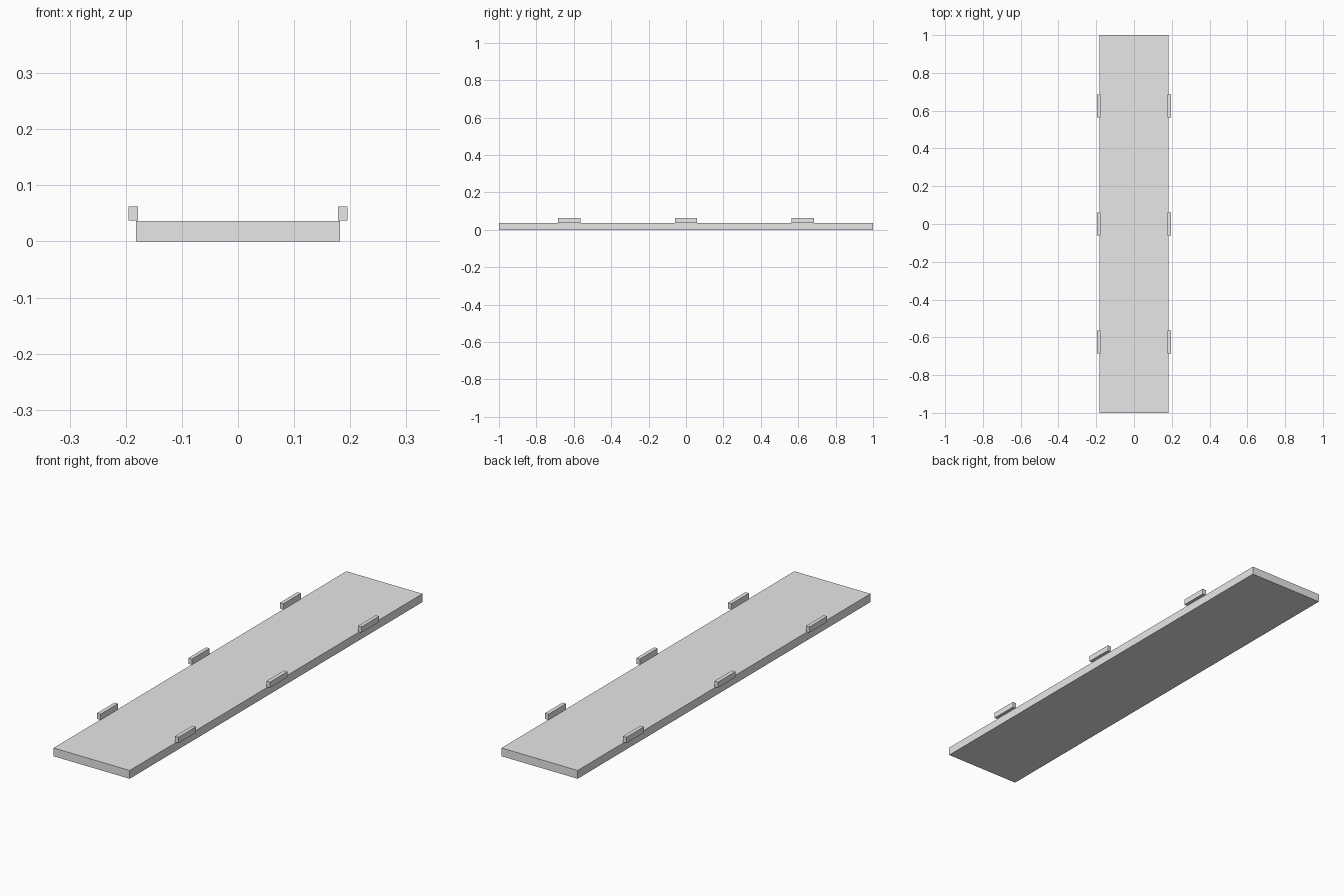
import bpy

cube = bpy.data.objects.get("Cube")
if cube:
    bpy.data.objects.remove(cube, do_unlink=True)

grey = bpy.data.materials.new("light grey")
grey.use_nodes = True
colour = (0.8, 0.8, 0.8, 1)
grey.diffuse_color = colour
grey.node_tree.nodes["Principled BSDF"].inputs["Base Color"].default_value = colour


def box(name, centre, size):
    """Add a flat-faced box with its scale applied."""
    bpy.ops.mesh.primitive_cube_add(size=1, location=centre)
    obj = bpy.context.object
    obj.name = name
    obj.scale = size
    bpy.ops.object.transform_apply(location=False, rotation=False, scale=True)
    obj.data.materials.append(grey)
    return obj


# Long flat deck
DECK_TOP = 0.036
box("deck", (0, 0, DECK_TOP / 2), (0.364, 2, DECK_TOP))

# Three small edge blocks along each long side, overhanging the deck edge
CLIP = (0.017, 0.12, 0.025)
for side, x in (("left", 0.1865), ("right", -0.1865)):
    for place, y in (("front", -0.625), ("middle", 0), ("back", 0.625)):
        box(f"{side}_{place}_edge_block", (x, y, DECK_TOP + 0.0015 + CLIP[2] / 2), CLIP)
